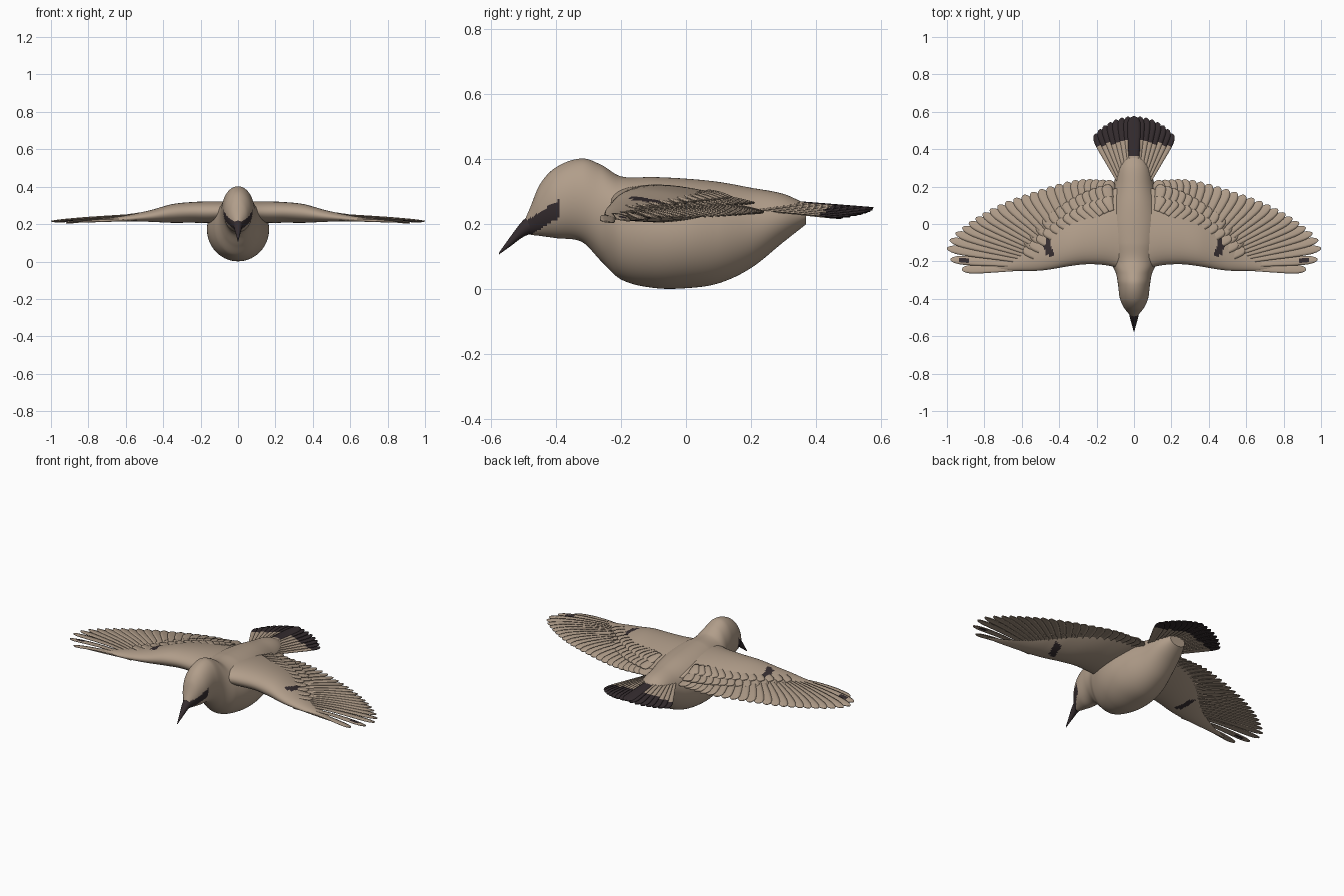
import bpy, bmesh, math
from mathutils import Vector

cube = bpy.data.objects.get("Cube")
if cube:
    bpy.data.objects.remove(cube, do_unlink=True)


def material(name, colour):
    m = bpy.data.materials.new(name)
    m.use_nodes = True
    m.diffuse_color = (*colour, 1)
    bsdf = m.node_tree.nodes["Principled BSDF"]
    bsdf.inputs["Base Color"].default_value = (*colour, 1)
    bsdf.inputs["Roughness"].default_value = 0.8
    return m


TAN = material("warm tan plumage", (0.44, 0.34, 0.255))
DARK = material("dark brown markings", (0.036, 0.026, 0.029))


def sample(table, u):
    """Smooth curve through rows of (position, values...)."""
    n = len(table)
    k = 0
    while k < n - 2 and u > table[k + 1][0]:
        k += 1
    h = table[k + 1][0] - table[k][0]
    t = min(1, max(0, (u - table[k][0]) / h))

    def slope(i, c):
        a, b = table[max(i - 1, 0)], table[min(i + 1, n - 1)]
        return (b[c] - a[c]) / (b[0] - a[0])

    out = []
    for c in range(1, len(table[0])):
        p, q = table[k][c], table[k + 1][c]
        s = t * t * (3 - 2 * t)
        out.append(p + (q - p) * s + h * (slope(k, c) * t * (1 - t) ** 2
                                          - slope(k + 1, c) * t * t * (1 - t)))
    return out


def loft(bm, rings):
    rows = [[bm.verts.new(p) for p in r] for r in rings]
    n = len(rows[0])
    for a, b in zip(rows, rows[1:]):
        for i in range(n):
            bm.faces.new((a[i], a[(i + 1) % n], b[(i + 1) % n], b[i]))
    bm.faces.new(rows[0])
    bm.faces.new(rows[-1])


def feather(bm, base, tip, width, arch=0.0, roll=0.0, dark=None):
    """Narrow cambered vane with a rounded end."""
    base, tip = Vector(base), Vector(tip)
    side = (tip - base).cross(Vector((0, 0, 1))).normalized()
    rows = []
    for i in range(15):
        t = 1 - (1 - i / 14) ** 1.5
        w = width / 2 * (0.45 + 0.55 * min(1, t * 1.4))
        if t > 0.84:
            w *= math.sqrt(max(0.02, 1 - ((t - 0.84) / 0.16) ** 2))
        mid = base.lerp(tip, t) + Vector((0, 0, arch * math.sin(math.pi * t)))
        rows.append([bm.verts.new(mid + side * w * j + Vector((0, 0, roll * w * j - 0.12 * w * j * j)))
                     for j in (-1, -0.5, 0, 0.5, 1)])
    for a, b in zip(rows, rows[1:]):
        for j in range(4):
            f = bm.faces.new((a[j], a[j + 1], b[j + 1], b[j]))
            if dark and dark(f.calc_center_median()):
                f.material_index = 1


def finish(name, bm, rule=None, thickness=0, angle=50, first=TAN):
    bmesh.ops.recalc_face_normals(bm, faces=bm.faces)
    if rule:
        for f in bm.faces:
            f.material_index = int(rule(f.calc_center_median()))
    mesh = bpy.data.meshes.new(name)
    bm.to_mesh(mesh)
    bm.free()
    ob = bpy.data.objects.new(name, mesh)
    bpy.context.collection.objects.link(ob)
    mesh.materials.append(first)
    mesh.materials.append(DARK)
    if thickness:
        mod = ob.modifiers.new("thickness", "SOLIDIFY")
        mod.thickness = thickness
        mod.offset = 0
    bpy.ops.object.select_all(action="DESELECT")
    ob.select_set(True)
    bpy.context.view_layer.objects.active = ob
    bpy.ops.object.shade_smooth_by_angle(angle=math.radians(angle))
    return ob


# Body and head: y, top, bottom, half width
BODY = [(-0.495, 0.215, 0.175, 0.015), (-0.48, 0.25, 0.168, 0.028), (-0.45, 0.322, 0.164, 0.052),
        (-0.40, 0.375, 0.157, 0.075), (-0.32, 0.402, 0.145, 0.086), (-0.26, 0.382, 0.085, 0.098),
        (-0.20, 0.347, 0.03, 0.128), (-0.10, 0.345, 0.004, 0.16), (0.0, 0.34, 0.003, 0.165),
        (0.10, 0.33, 0.018, 0.145), (0.20, 0.312, 0.065, 0.113), (0.30, 0.293, 0.145, 0.085),
        (0.37, 0.262, 0.2, 0.05)]


def body_ring(y):
    top, bottom, half = sample(BODY, y)
    c, r = (top + bottom) / 2, (top - bottom) / 2
    return [(half * math.cos(a), y, c + r * math.sin(a))
            for a in (math.tau * i / 72 for i in range(72))]


def mask(p):
    return p.y < -0.388 and abs(p.z - 0.192 - (p.y + 0.48) * 0.62) < 0.027


bm = bmesh.new()
loft(bm, [body_ring(-0.495 + 0.865 * i / 140) for i in range(141)])
finish("body", bm, mask)

# Beak: y, centre height, half width, half height
BEAK = [(-0.575, 0.11, 0.002, 0.003), (-0.54, 0.147, 0.011, 0.015),
        (-0.50, 0.187, 0.022, 0.026), (-0.455, 0.21, 0.03, 0.032)]
bm = bmesh.new()
rings = []
for i in range(17):
    y = -0.575 + 0.12 * i / 16
    z, w, h = sample(BEAK, y)
    rings.append([(w * math.cos(a), y, z + h * math.sin(a))
                  for a in (math.tau * k / 20 for k in range(20))])
loft(bm, rings)
finish("beak", bm, first=DARK)

# Tail fan, with a dark band and a longer dark centre feather
bm = bmesh.new()
for i in sorted(range(-7, 8), key=abs, reverse=True):
    k = i / 7
    a = math.radians(27) * k
    reach = 0.502 - 0.045 * k * k
    root = Vector((0, 0.074, 0))
    ray = Vector((math.sin(a), math.cos(a), 0))
    lift = Vector((0, 0, 0.278 - 0.03 * abs(k)))
    end = Vector((0, 0, 0.25 - 0.028 * abs(k)))
    limit = 0.30 if i == 0 else 0.37 + 0.012 * (i % 2)
    feather(bm, root + ray * 0.15 + lift, root + ray * reach + end,
            0.075 if i == 0 else 0.052, roll=0.12 * (k > 0) - 0.12 * (k < 0),
            dark=lambda p: (p - root).xy.length > limit)
finish("tail_feathers", bm, thickness=0.005)

# Wing arm: x, front y, back y, front z, back z, half thickness
WING = [(0.04, -0.25, 0.2, 0.27, 0.27, 0.05), (0.14, -0.222, 0.18, 0.265, 0.262, 0.058),
        (0.25, -0.215, 0.14, 0.265, 0.258, 0.055), (0.35, -0.226, 0.08, 0.258, 0.255, 0.05),
        (0.45, -0.243, 0.0, 0.243, 0.25, 0.034), (0.52, -0.25, -0.07, 0.235, 0.245, 0.024),
        (0.62, -0.25, -0.15, 0.225, 0.235, 0.014), (0.75, -0.25, -0.21, 0.216, 0.22, 0.007),
        (0.84, -0.247, -0.238, 0.21, 0.212, 0.003)]
# Flight feathers: order, tip x y z, base x y z
FLIGHT = [(0.0, 0.13, 0.235, 0.24, 0.15, -0.02, 0.265), (0.2, 0.31, 0.235, 0.237, 0.24, -0.05, 0.262),
          (0.4, 0.53, 0.175, 0.232, 0.36, -0.10, 0.255), (0.6, 0.745, 0.09, 0.226, 0.43, -0.14, 0.248),
          (0.8, 0.925, -0.025, 0.221, 0.48, -0.185, 0.238), (0.9, 0.997, -0.11, 0.217, 0.5, -0.205, 0.232),
          (0.96, 0.98, -0.192, 0.212, 0.52, -0.222, 0.225), (1.0, 0.92, -0.243, 0.207, 0.54, -0.235, 0.22)]


def wing_ring(x, s):
    yf, yb, zf, zb, thick = sample(WING, x)
    ring = []
    for i in range(40):
        a = math.tau * i / 40
        c = (1 - math.cos(a)) / 2
        bulge = 2.6 * thick * math.sqrt(c) * (1 - c) * (1 if a < math.pi else -1)
        ring.append((s * x, yf + c * (yb - yf), zf + c * (zb - zf) + bulge))
    return ring


def wing_patch(p):
    return -0.17 < p.y < -0.07 and abs(abs(p.x) - 0.462 - (p.y + 0.12) * 0.3) < 0.022


def tip_spot(p):
    return 0.88 < abs(p.x) < 0.94 and -0.208 < p.y < -0.185


for s, label in ((1, "left"), (-1, "right")):
    bm = bmesh.new()
    loft(bm, [wing_ring(0.04 + 0.8 * i / 120, s) for i in range(121)])
    finish(label + "_wing", bm, wing_patch)

    bm = bmesh.new()
    count = 25
    for i in range(count):
        t = i / (count - 1)
        tx, ty, tz, bx, by, bz = sample(FLIGHT, t)
        feather(bm, (s * bx, by, bz), (s * tx, ty, tz), 0.068 - 0.022 * t,
                arch=0.012, roll=0.16 * s, dark=tip_spot)
    finish(label + "_flight_feathers", bm, thickness=0.004)

    # Two overlapping rows of short feathers trailing the wing arm
    bm = bmesh.new()
    for back, lift in ((0.03, 0.004), (-0.035, 0.017)):
        for i in range(13):
            x = 0.14 + 0.41 * i / 12
            yf, yb, zf, zb, thick = sample(WING, x)
            lean = 0.02 + 0.08 * i / 12
            z = zb + lift * thick / 0.05
            feather(bm, (s * (x - lean), yb - 0.11, z + thick * 0.4),
                    (s * (x + lean * 0.4), yb + back, z), 0.056, arch=0.004, roll=0.12 * s)
    finish(label + "_covert_feathers", bm, thickness=0.004)
